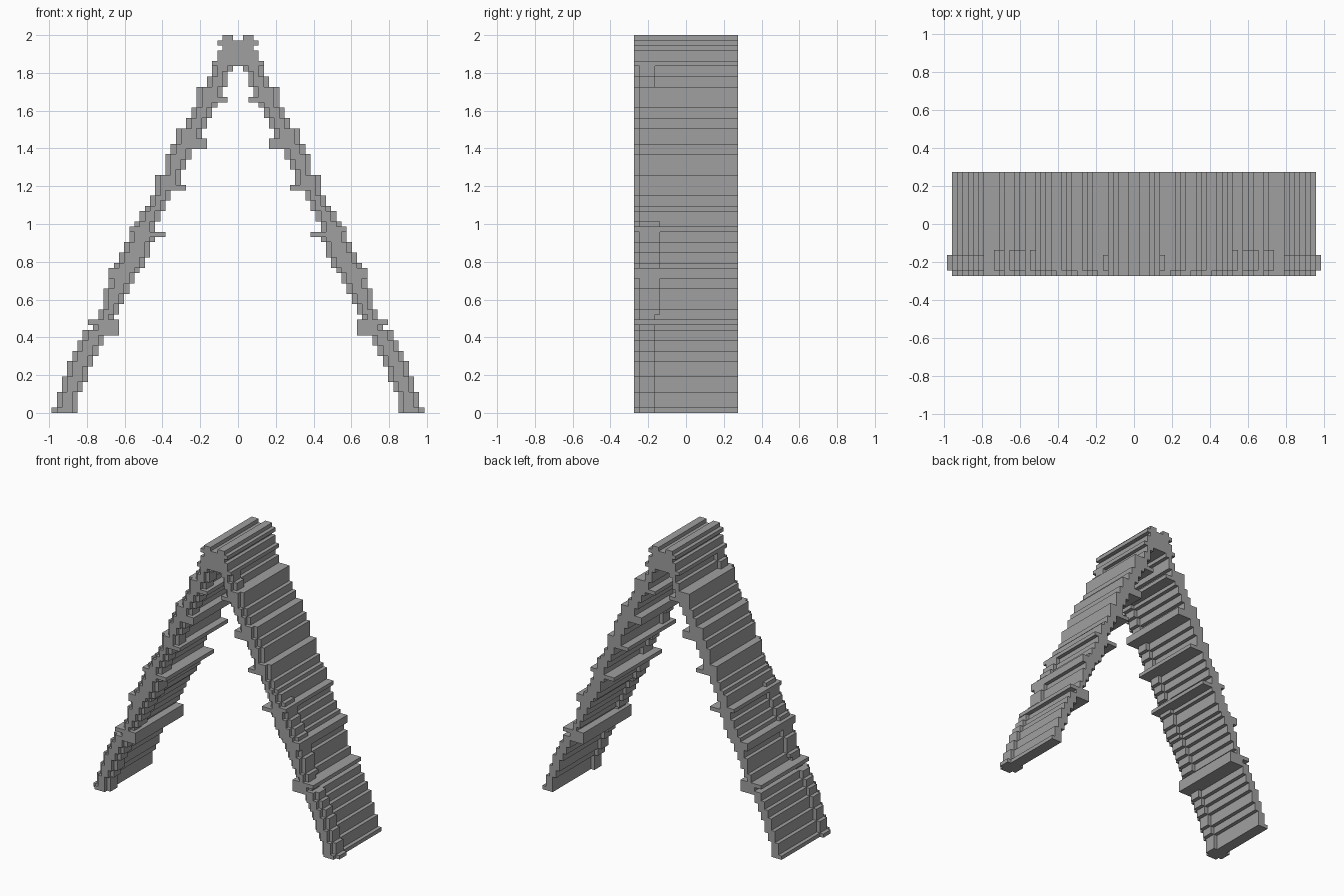
import bpy
import bmesh

if "Cube" in bpy.data.objects:
    bpy.data.objects.remove(bpy.data.objects["Cube"])

ROWS = 73
UNIT = 2 / ROWS
APEX_ROW = 67
DEPTH = 20

# Rows at which each edge of a leg steps one cell toward the ridge
OUTER_STEPS = [1, 4, 7, 10, 12, 14, 16, 16, 18, 20, 24, 26, 29, 31, 33, 35, 37, 39,
               40, 42, 46, 46, 50, 52, 55, 55, 57, 59, 63, 63, 65]
INNER_STEPS = [4, 6, 9, 11, 13, 15, 17, 19, 21, 23, 25, 27, 28, 30, 33, 37, 39, 41,
               43, 43, 47, 49, 51, 53, 55, 57, 59, 61, 63, 66]
# Ledges that stick out beyond the stepped slope
OUTER_LEDGES = {17: 1, 26: 1, 27: 1, 35: 1}
INNER_LEDGES = {15: 2, 16: 2, 17: 1, 34: 2, 43: 1, 51: 2, 52: 2, 60: 2}
APEX_WIDTHS = [5, 4, 4, 3, 4, 3]

stone = bpy.data.materials.new("grey_stone")
stone.use_nodes = True
GREY = (0.35, 0.35, 0.35, 1)
stone.diffuse_color = GREY
stone.node_tree.nodes["Principled BSDF"].inputs["Base Color"].default_value = GREY


def leg_span(row):
    """Inner and outer cell of the widest part of a leg."""
    outer = len(OUTER_STEPS) + 5 - sum(s <= row for s in OUTER_STEPS)
    inner = len(INNER_STEPS) + 1 - sum(s <= row for s in INNER_STEPS)
    return inner - INNER_LEDGES.get(row, 0), outer + OUTER_LEDGES.get(row, 0)


def trim_span(row):
    return leg_span(row)


def face_span(row):
    """The front strip is narrower than the trim except at ledges."""
    inner, outer = leg_span(row)
    return (inner + (row not in INNER_LEDGES),
            outer - (row not in OUTER_LEDGES))


def roof_span(row):
    """The long slabs sit inside the trim low down and below the ridge."""
    inner, outer = face_span(row)
    if 37 <= row < 63:
        outer = leg_span(row)[1]
    return inner, outer


def brace_span(row):
    return trim_span(row) if 19 <= row < 37 else roof_span(row)


def mirrored(path):
    return [(-x, z) for x, z in path]


def make_frame(name, span, start, end):
    """Extrude the stepped frame outline between two depth cells."""
    outside, inside = [], []
    for row in range(ROWS):
        if row < APEX_ROW:
            inner, outer = span(row)
            inside += [(inner, row), (inner, row + 1)]
        else:
            outer = APEX_WIDTHS[row - APEX_ROW]
        outside += [(outer, row), (outer, row + 1)]
    outside += [(1, ROWS), (1, ROWS - 1)]          # groove along the ridge
    loop = outside + mirrored(outside)[::-1] + mirrored(inside) + inside[::-1]
    loop = [p for k, p in enumerate(loop) if p != loop[k - 1]]

    bm = bmesh.new()
    y = (start - DEPTH / 2) * UNIT
    verts = [bm.verts.new((x * UNIT, y, z * UNIT)) for x, z in loop]
    face = bm.faces.new(verts)
    grown = bmesh.ops.extrude_face_region(bm, geom=[face])["geom"]
    moved = [g for g in grown if isinstance(g, bmesh.types.BMVert)]
    bmesh.ops.translate(bm, verts=moved, vec=(0, (end - start) * UNIT, 0))
    bmesh.ops.dissolve_limit(bm, angle_limit=0.01, verts=bm.verts[:], edges=bm.edges[:])
    bmesh.ops.recalc_face_normals(bm, faces=bm.faces[:])
    mesh = bpy.data.meshes.new(name)
    bm.to_mesh(mesh)
    bm.free()
    mesh.materials.append(stone)
    obj = bpy.data.objects.new(name, mesh)
    bpy.context.collection.objects.link(obj)


# Layers from front to back
make_frame("front_strip", face_span, 0, 1)
make_frame("gable_trim", trim_span, 1, 4)
make_frame("gable_brace", brace_span, 4, 5)
make_frame("roof_slabs", roof_span, 5, DEPTH)
